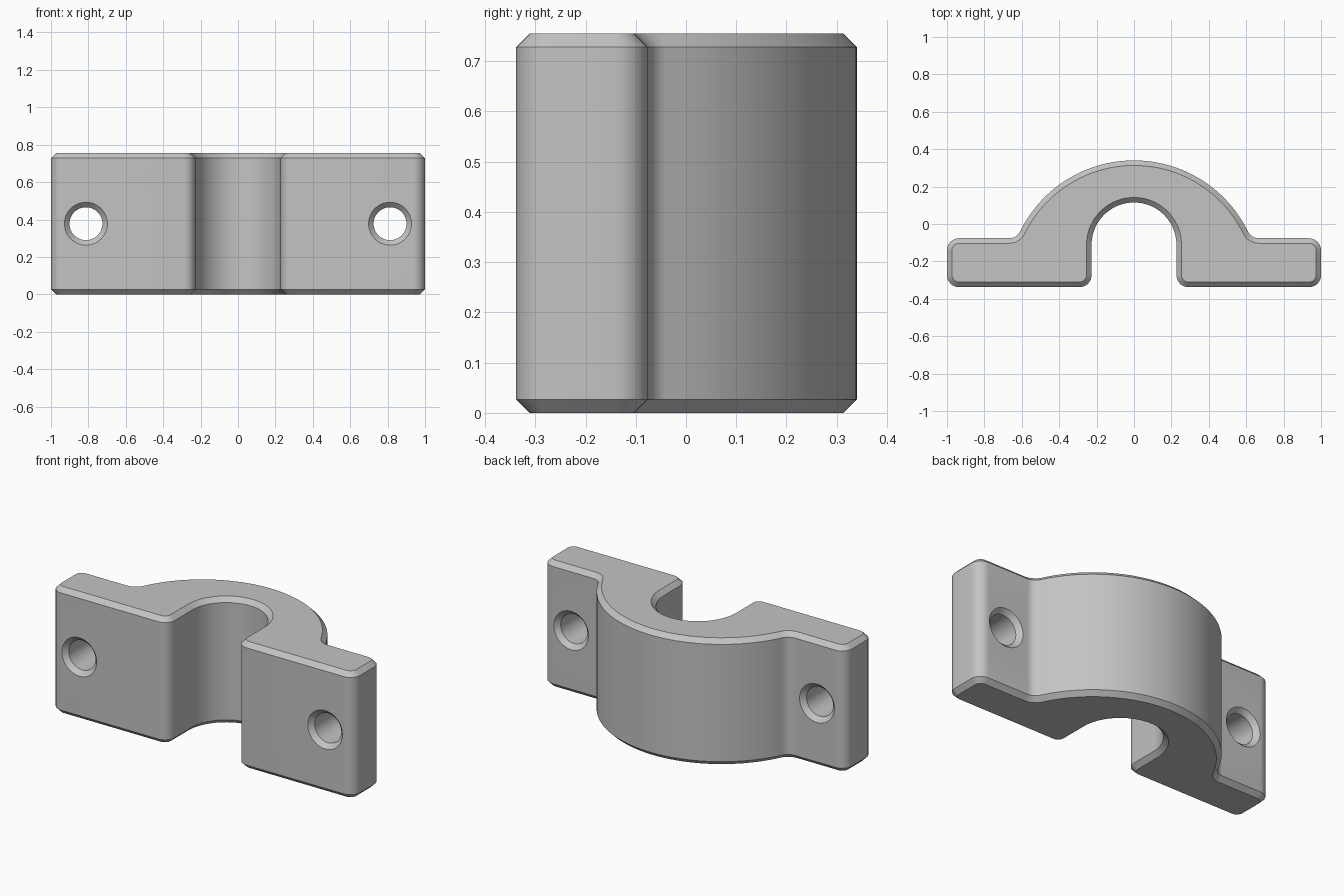
import bpy, bmesh
from math import sin, cos, radians, degrees, atan2, sqrt, tau
from mathutils import Vector

cube = bpy.data.objects.get("Cube")
if cube:
    bpy.data.objects.remove(cube, do_unlink=True)

HEIGHT, CHAMFER = 0.755, 0.027
FRONT, FLANGE_BACK = -0.338, -0.076   # y of the flange faces
BORE, BORE_Y = 0.227, -0.112          # inner arch radius and centre
DOME, DOME_Y = 0.678, -0.338          # outer arch radius and centre
ROUND = 0.065                         # corner rounding
HOLE_X, HOLE_R = 0.813, 0.088

grey = bpy.data.materials.new("plain_grey")
grey.use_nodes = True
colour = (0.55, 0.55, 0.55, 1)
grey.diffuse_color = colour
grey.node_tree.nodes["Principled BSDF"].inputs["Base Color"].default_value = colour


def arc(x, y, radius, start, end, steps):
    angles = [radians(start + (end - start) * i / steps) for i in range(steps + 1)]
    return [(x + radius * cos(a), y + radius * sin(a)) for a in angles]


def outline(inset):
    """Clamp outline, shrunk evenly by the inset."""
    r = ROUND - inset
    fillet_y = FLANGE_BACK + ROUND
    rise = fillet_y - DOME_Y
    fillet_x = sqrt((DOME + ROUND) ** 2 - rise ** 2)
    meet = degrees(atan2(rise, fillet_x))
    half = arc(0, BORE_Y, BORE + inset, 90, 0, 24)
    half += arc(BORE + ROUND, FRONT + ROUND, r, 180, 270, 8)
    half += arc(1 - ROUND, FRONT + ROUND, r, 270, 360, 8)
    half += arc(1 - ROUND, FLANGE_BACK - ROUND, r, 0, 90, 8)
    half += arc(fillet_x, fillet_y, ROUND + inset, 270, 180 + meet, 8)
    half += arc(0, DOME_Y, DOME - inset, meet, 90, 32)[1:]
    return half + [(-x, y) for x, y in reversed(half[1:-1])]


def loft(name, rings):
    """Closed solid skinned over matching rings of points."""
    bm = bmesh.new()
    loops = [[bm.verts.new(p) for p in ring] for ring in rings]
    for low, high in zip(loops, loops[1:]):
        for i in range(len(low)):
            bm.faces.new((low[i - 1], low[i], high[i], high[i - 1]))
    bm.faces.new(loops[0][::-1])
    bm.faces.new(loops[-1])
    bmesh.ops.recalc_face_normals(bm, faces=bm.faces)
    mesh = bpy.data.meshes.new(name)
    bm.to_mesh(mesh)
    bm.free()
    mesh.materials.append(grey)
    obj = bpy.data.objects.new(name, mesh)
    bpy.context.collection.objects.link(obj)
    return obj


# Clamp body with chamfered ends
levels = [(0, CHAMFER), (CHAMFER, 0), (HEIGHT - CHAMFER, 0), (HEIGHT, CHAMFER)]
body = loft("clamp_body", [[(x, y, z) for x, y in outline(d)] for z, d in levels])
bpy.context.view_layer.objects.active = body
body.select_set(True)

# Bolt holes, countersunk on both flange faces
over = 0.02
wide = HOLE_R + CHAMFER + over
profile = [(FRONT - over, wide), (FRONT + CHAMFER, HOLE_R),
           (FLANGE_BACK - CHAMFER, HOLE_R), (FLANGE_BACK + over, wide)]
for side in (-1, 1):
    rings = [[Vector((side * HOLE_X + r * cos(tau * i / 48), y, HEIGHT / 2 + r * sin(tau * i / 48)))
              for i in range(48)] for y, r in profile]
    cutter = loft("bolt_hole_cutter", rings)
    cutter.hide_render = True
    cut = body.modifiers.new("bolt_hole", 'BOOLEAN')
    cut.operation = 'DIFFERENCE'
    cut.solver = 'EXACT'
    cut.object = cutter
    bpy.ops.object.modifier_apply(modifier=cut.name)
    bpy.data.objects.remove(cutter, do_unlink=True)

bpy.ops.object.shade_smooth_by_angle(angle=radians(30))
